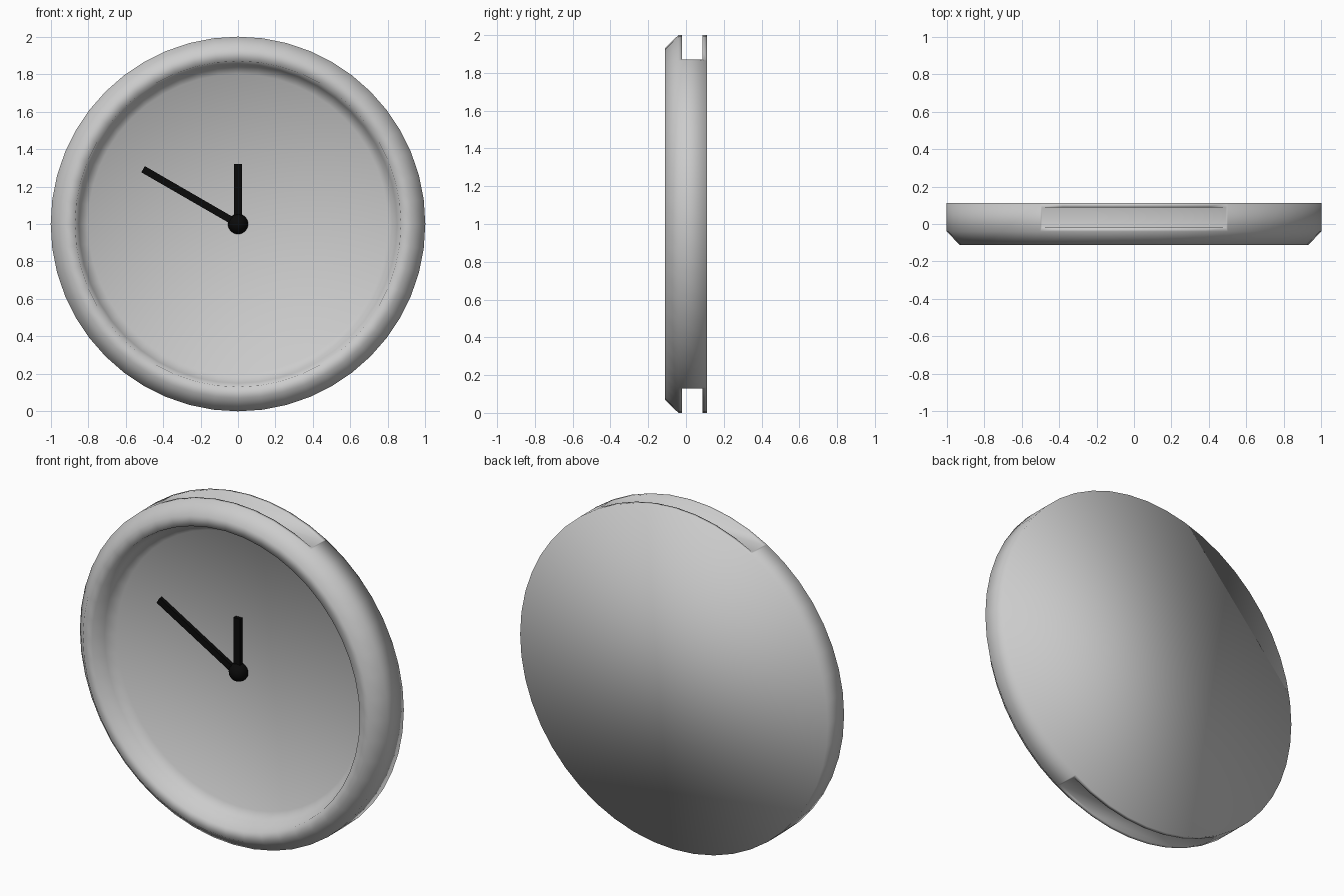
import bpy, bmesh, math
from mathutils import Matrix

if "Cube" in bpy.data.objects:
    bpy.data.objects.remove(bpy.data.objects["Cube"])

SEG = 48
black = bpy.data.materials.new("black")
black.diffuse_color = (0.003, 0.003, 0.003, 1)
black.use_nodes = True
black.node_tree.nodes["Principled BSDF"].inputs["Base Color"].default_value = black.diffuse_color


def finish(bm, name, mat=None, smooth=True):
    bmesh.ops.recalc_face_normals(bm, faces=bm.faces)
    me = bpy.data.meshes.new(name)
    bm.to_mesh(me)
    bm.free()
    for p in me.polygons:
        p.use_smooth = smooth
    if mat:
        me.materials.append(mat)
    ob = bpy.data.objects.new(name, me)
    bpy.context.collection.objects.link(ob)
    return ob


# Case: lathed profile (radius, y) from dial edge over the rim to the back
profile = [(0.80, 0.02), (0.85, -0.025), (0.87, -0.112), (0.93, -0.112),
           (1.0, -0.04), (1.0, 0.112)]
bm = bmesh.new()
rings = [[bm.verts.new((r * math.sin(2 * math.pi * i / SEG), y,
                        1 + r * math.cos(2 * math.pi * i / SEG)))
          for i in range(SEG)] for r, y in profile]
for a, b in zip(rings, rings[1:]):
    for i in range(SEG):
        j = (i + 1) % SEG
        bm.faces.new((a[i], a[j], b[j], b[i]))
bm.faces.new(rings[0])    # dial
bm.faces.new(rings[-1])   # back
case = finish(bm, "clock_case")

# Flat-bottomed slots cut into the top and bottom of the rim
for side, label in ((1, "top"), (-1, "bottom")):
    bm = bmesh.new()
    bmesh.ops.create_cube(bm, size=1, matrix=(
        Matrix.Translation((0, 0.034, 1 + side * (0.87 + 0.2)))
        @ Matrix.Diagonal((1.4, 0.108, 0.4, 1))))
    cutter = finish(bm, label + "_slot_cutter", smooth=True)
    cutter.hide_render = True
    cutter.hide_set(True)
    mod = case.modifiers.new(label + "_slot", 'BOOLEAN')
    mod.operation = 'DIFFERENCE'
    mod.solver = 'EXACT'
    mod.object = cutter


# Hands
def hand(name, length, width, angle, y):
    bm = bmesh.new()
    bmesh.ops.create_cube(bm, size=1, matrix=(
        Matrix.Translation((0, y, 1)) @ Matrix.Rotation(angle, 4, 'Y')
        @ Matrix.Translation((0, 0, length / 2))
        @ Matrix.Diagonal((width, 0.022, length, 1))))
    finish(bm, name, black, False)


hand("hour_hand", 0.32, 0.042, 0, 0.0)
hand("minute_hand", 0.585, 0.038, math.radians(-60), -0.008)

# Centre pin
bm = bmesh.new()
bmesh.ops.create_uvsphere(bm, u_segments=24, v_segments=12, radius=0.054,
                          matrix=Matrix.Translation((0, 0.007, 1)))
finish(bm, "centre_pin", black)
